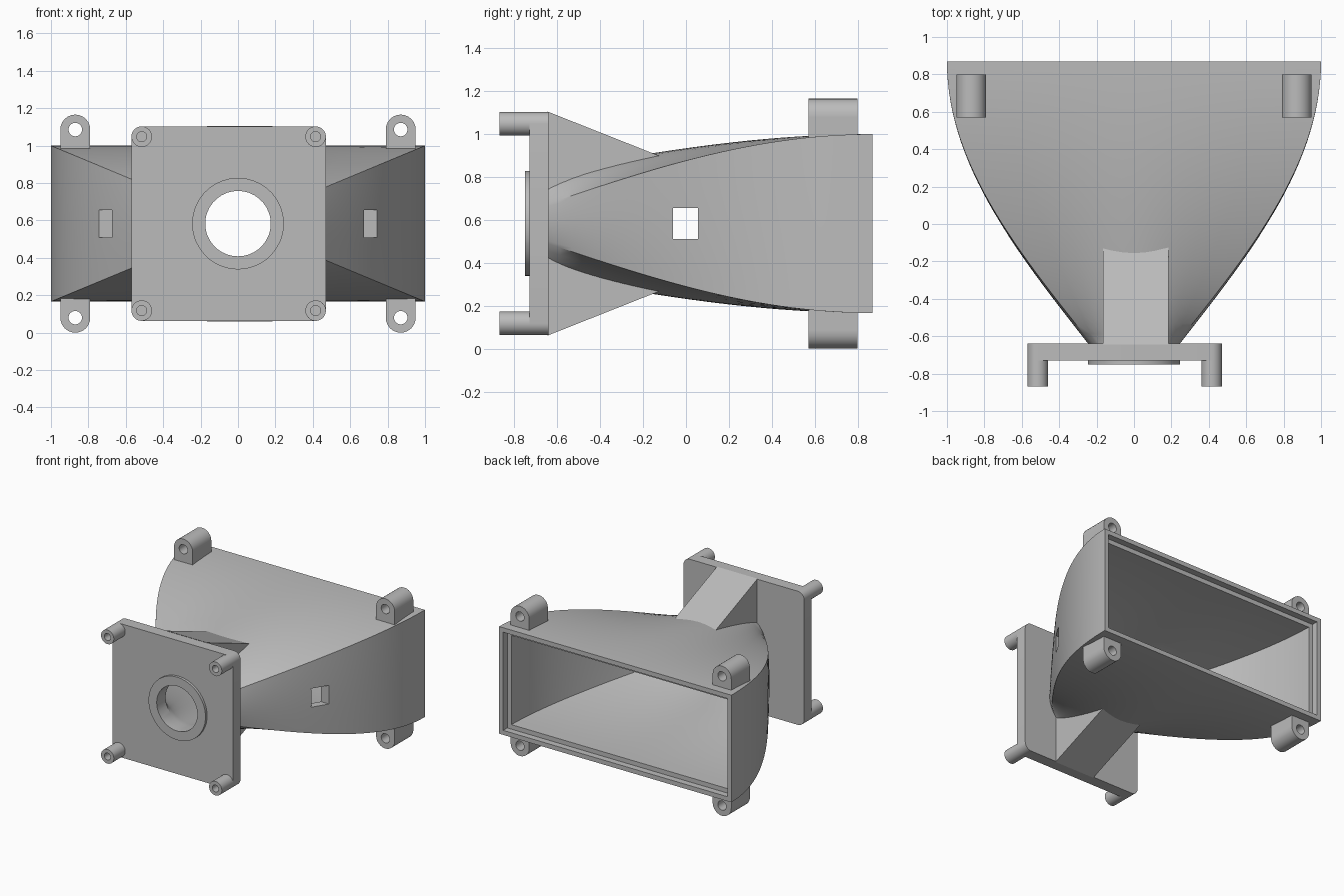
import bpy, bmesh
from math import sin, cos, pi, atan2

if "Cube" in bpy.data.objects:
    bpy.data.objects.remove(bpy.data.objects["Cube"], do_unlink=True)

ZC = 0.583                      # height of the horn axis
THROAT, MOUTH = -0.64, 0.87     # ends of the flare along y

grey = bpy.data.materials.new("plain grey")
grey.use_nodes = True
grey.diffuse_color = (0.5, 0.5, 0.5, 1)
grey.node_tree.nodes["Principled BSDF"].inputs["Base Color"].default_value = (0.5, 0.5, 0.5, 1)


def skin(name, rings, closed=False):
    """Join equal rings of points; cap the ends or close the loop."""
    bm = bmesh.new()
    vs = [[bm.verts.new(p) for p in ring] for ring in rings]
    n = len(vs[0])
    pairs = list(zip(vs, vs[1:])) + ([(vs[-1], vs[0])] if closed else [])
    for a, b in pairs:
        for i in range(n):
            j = (i + 1) % n
            bm.faces.new((a[i], a[j], b[j], b[i]))
    if not closed:
        bm.faces.new(vs[0])
        bm.faces.new(vs[-1])
    bmesh.ops.recalc_face_normals(bm, faces=bm.faces)
    mesh = bpy.data.meshes.new(name)
    bm.to_mesh(mesh)
    bm.free()
    mesh.materials.append(grey)
    ob = bpy.data.objects.new(name, mesh)
    bpy.context.collection.objects.link(ob)
    return ob


def spread(stops, n):
    """Angles between successive stops, n steps each, last stop left out."""
    return [a + (b - a) * k / n for a, b in zip(stops, stops[1:]) for k in range(n)]


def cut(ob, cutter):
    mod = ob.modifiers.new("cut", 'BOOLEAN')
    mod.operation, mod.solver, mod.object = 'DIFFERENCE', 'EXACT', cutter
    bpy.context.view_layer.objects.active = ob
    bpy.ops.object.modifier_apply(modifier=mod.name)


def section(y, t, dims):
    """Horn section blending from a circle (t=0) to a rectangle (t=1)."""
    r, hw, hh = dims
    a = atan2(hh, hw)
    ring = []
    for q in spread([-a, a, pi - a, pi + a, 2 * pi - a], 14):
        c, s = cos(q), sin(q)
        box = min(hw / max(abs(c), 1e-6), hh / max(abs(s), 1e-6))
        d = r + (box - r) * t
        ring.append((d * c, y, ZC + d * s))
    return ring


def flare(dims, end=1.0, steps=28):
    return [section(THROAT + (MOUTH - THROAT) * u, sin(pi / 2 * u), dims)
            for u in (end * k / steps for k in range(steps + 1))]


def circle(x, y, z, r, n=32):
    return [(x + r * cos(2 * pi * k / n), y, z + r * sin(2 * pi * k / n)) for k in range(n)]


parts = []

# Horn: collar, outer flare, rebated mouth rim, inner flare and bore
OUTER, MIDDLE, INNER = (0.245, 1, 0.417), (0.21, 0.965, 0.382), (0.175, 0.93, 0.347)
LEDGE = 0.82
horn = skin("horn",
            [section(-0.75, 0, OUTER)] + flare(OUTER)
            + [section(MOUTH, 1, MIDDLE), section(LEDGE, 1, MIDDLE), section(LEDGE, 1, INNER)]
            + flare(INNER, 0.955)[::-1] + [section(-0.75, 0, INNER)], closed=True)
parts.append(horn)

# Square windows through both side walls
window = skin("window_cutter", [[(x, y, z) for y, z in
              ((-0.06, 0.51), (0.055, 0.51), (0.055, 0.655), (-0.06, 0.655))] for x in (-1.2, 1.2)])
cut(horn, window)

# Duct-shaped cutter keeps the plate and ribs out of the airway
duct = skin("duct_cutter", [section(-0.85, 0, MIDDLE)] + flare(MIDDLE))

# Mounting plate with rounded corners, set off-centre
PX, HALF, R = -0.05, 0.52, 0.055
PEG = HALF - R
outline = []
for k, (sx, sz) in enumerate(((1, 1), (-1, 1), (-1, -1), (1, -1))):
    for i in range(9):
        q = pi / 2 * (k + i / 8)
        outline.append((PX + sx * PEG + R * cos(q), ZC + sz * PEG + R * sin(q)))
plate = skin("mounting_plate", [[(x, y, z) for x, z in outline] for y in (-0.73, THROAT)])
cut(plate, duct)
parts.append(plate)

for side, s in (("upper", 1), ("lower", -1)):
    # Wedge rib bracing the plate against the horn
    rib = skin(side + "_rib", [[(x, y, ZC + s * h) for y, h in
               ((-0.645, 0.1), (-0.645, 0.522), (-0.1, 0.306), (-0.1, 0.1))]
               for x in (-0.165, 0.185)])
    cut(rib, duct)
    parts.append(rib)

    for hand, m in (("left", 1), ("right", -1)):
        # Hollow peg at the plate corner
        px, pz = PX + m * PEG, ZC + s * PEG
        parts.append(skin(f"{side}_{hand}_peg", [circle(px, y, pz, r) for y, r in
                     ((-0.65, R), (-0.87, R), (-0.87, 0.027), (-0.735, 0.027))]))

        # Mouth lug: round-ended block with a through hole
        lr, depth = 0.08, 0.125
        b = atan2(depth, lr)
        angles = spread([0, pi, pi + b, 2 * pi - b, 2 * pi], 12)

        def lug_ring(y, hole):
            ring = []
            for q in angles:
                c, v = cos(q), sin(q)
                d = lr
                if v < -1e-6:
                    d = min(lr / max(abs(c), 1e-6), depth / -v)
                if hole:
                    d = 0.036
                ring.append((m * 0.87 + d * c, y, ZC + s * (0.503 + d * v)))
            return ring

        parts.append(skin(f"{side}_{hand}_lug", [lug_ring(0.57, False), lug_ring(0.8, False),
                                                 lug_ring(0.8, True), lug_ring(0.57, True)], closed=True))

for helper in (window, duct):
    bpy.data.objects.remove(helper, do_unlink=True)

# Smooth curved walls, crisp edges
bpy.ops.object.select_all(action='DESELECT')
for ob in parts:
    ob.select_set(True)
bpy.context.view_layer.objects.active = horn
bpy.ops.object.shade_smooth_by_angle(angle=0.4)
